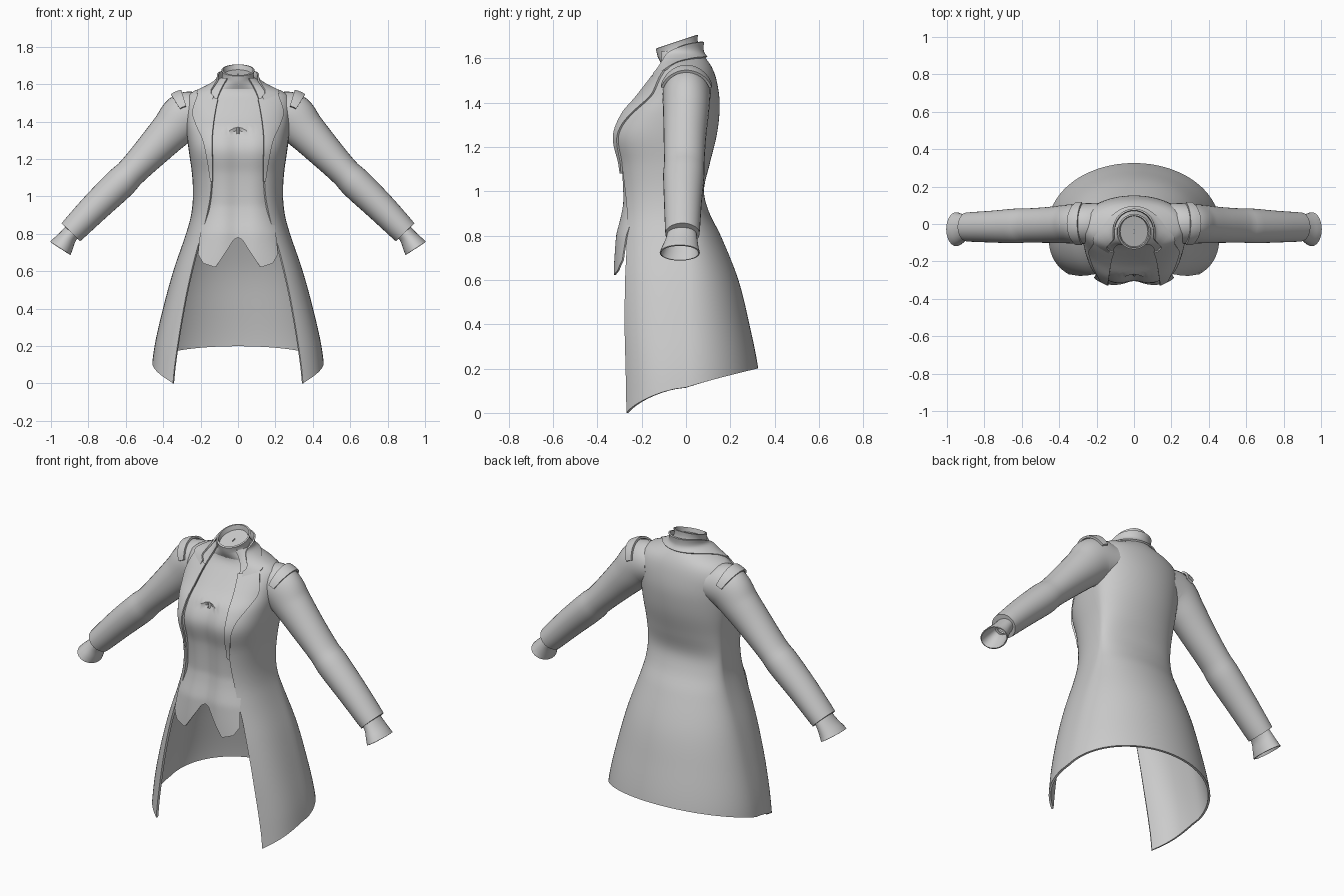
import bpy, bmesh, math

cube = bpy.data.objects.get("Cube")
if cube:
    bpy.data.objects.remove(cube, do_unlink=True)

cloth = bpy.data.materials.new("light grey cloth")
cloth.use_nodes = True
GREY = (.6, .6, .6, 1)
cloth.diffuse_color = GREY
bsdf = next(n for n in cloth.node_tree.nodes if n.type == 'BSDF_PRINCIPLED')
bsdf.inputs["Base Color"].default_value = GREY
bsdf.inputs["Roughness"].default_value = .8


def sample(table, key, smooth=True):
    """Interpolate the columns of a table sorted by its first column."""
    last = len(table) - 1
    if key <= table[0][0]:
        return table[0][1:]
    if key >= table[last][0]:
        return table[last][1:]
    i = max(k for k in range(last) if table[k][0] <= key)
    p, q = table[i], table[i + 1]
    o, r = table[max(i - 1, 0)], table[min(i + 2, last)]
    h = q[0] - p[0]
    f = (key - p[0]) / h
    out = []
    for c in range(1, len(p)):
        if not smooth:
            out.append(p[c] + (q[c] - p[c]) * f)
            continue
        m = (q[c] - o[c]) / (q[0] - o[0]) * h
        n = (r[c] - p[c]) / (r[0] - p[0]) * h
        g = f * f
        e = g * f
        out.append((2*e - 3*g + 1) * p[c] + (e - 2*g + f) * m
                   + (3*g - 2*e) * q[c] + (e - g) * n)
    return out


# Torso: height, half width, front y, back y, squareness of the front
TORSO = [
    (0, .465, -.315, .34, 3), (.2, .44, -.315, .32, 3), (.4, .395, -.32, .28, 3),
    (.6, .34, -.32, .23, 2.9), (.8, .272, -.31, .15, 2.8), (.9, .245, -.3, .1, 2.8),
    (1, .235, -.3, .075, 2.8), (1.12, .24, -.308, .1, 2.9), (1.25, .258, -.33, .132, 3),
    (1.35, .27, -.29, .145, 2.8), (1.42, .277, -.228, .145, 2.6), (1.5, .28, -.162, .132, 2.4),
    (1.55, .25, -.125, .115, 2.2), (1.59, .15, -.118, .09, 2), (1.63, .088, -.128, .056, 2),
    (1.7, .09, -.135, .05, 2)]
# Half width of the coat opening by height
OPENING = [(0, .345), (.1, .335), (.3, .305), (.5, .268), (.7, .22), (.85, .175), (1, .145),
           (1.15, .138), (1.3, .142), (1.45, .125), (1.55, .1), (1.64, .05)]


def centre_y(z):
    return -.04 * min(max((z - 1.48) / .14, 0), 1)


def dent(x, z):
    """Shallow hollow down the middle of the chest."""
    return .018 * math.exp(-(x / .06) ** 2) if z < 1.35 else 0


def around(t, z, off=0):
    """Point on the torso; t = 0 is the front, pi is the back."""
    a, yf, yb, n = sample(TORSO, z)
    c, s, yc = math.cos(t), math.sin(t), centre_y(z)
    if c < 0:
        n = 2
    x = math.copysign(abs(s) ** (2 / n), s) * (a + off)
    reach = (yb - yc if c < 0 else yc - yf) + off
    return (x, yc - math.copysign(abs(c) ** (2 / n), c) * reach, z)


def angle_at(x, z, off=0):
    a, _, _, n = sample(TORSO, z)
    return math.asin(min(abs(x) / (a + off), 1) ** (n / 2)) * (1 if x >= 0 else -1)


def front(x, z, off=0):
    px, py, pz = around(angle_at(x, z, off), z, off)
    return (px, py + dent(px, z), pz)


def sheet(name, rows, thick=.012, closed=False, mirror=False):
    """Skin a grid of points, thicken it, mirror it and shade it."""
    bm = bmesh.new()
    grid = [[bm.verts.new(p) for p in row] for row in rows]
    cols = len(rows[0])
    for r, s in zip(grid, grid[1:]):
        for i in range(cols if closed else cols - 1):
            j = (i + 1) % cols
            bm.faces.new((r[i], r[j], s[j], s[i]))
    bmesh.ops.recalc_face_normals(bm, faces=bm.faces)
    mesh = bpy.data.meshes.new(name)
    bm.to_mesh(mesh)
    bm.free()
    mesh.materials.append(cloth)
    ob = bpy.data.objects.new(name, mesh)
    bpy.context.collection.objects.link(ob)
    if thick:
        mod = ob.modifiers.new("thickness", 'SOLIDIFY')
        mod.thickness = thick
        mod.offset = 0
    if mirror:
        mod = ob.modifiers.new("mirror", 'MIRROR')
        mod.use_clip = False
        mod.use_mirror_merge = False
    bpy.ops.object.select_all(action='DESELECT')
    ob.select_set(True)
    bpy.context.view_layer.objects.active = ob
    bpy.ops.object.convert(target='MESH')
    bpy.ops.object.shade_smooth_by_angle(angle=math.radians(40))
    return ob


def steps(n):
    return [i / n for i in range(n + 1)]


# Long coat, open at the front, with a hem that rises to the back
def coat_point(f, level):
    hem = .2 * math.sin(math.pi * f) ** .9
    z = level if level > .5 else hem + level / .5 * (.5 - hem)
    t = angle_at(sample(OPENING, z)[0], z)
    return around(t + f * 2 * (math.pi - t), z)


sheet("long_coat", [[coat_point(f, 1.63 * (1 - v)) for f in steps(72)] for v in steps(70)])

# Waistcoat front with a pointed lower edge
VEST_WIDTH = [(.6, .222), (.8, .2), (.95, .18), (1.2, .18), (1.4, .18), (1.55, .13), (1.63, .075)]
VEST_EDGE = [(0, .78), (.12, .768), (.55, .62), (.85, .642), (1, .69)]


def vest_point(u, v):
    z = 1.62 + (sample(VEST_EDGE, abs(u), False)[0] - 1.62) * v
    off = -.012 + .02 * min(max((.95 - z) / .15, 0), 1)
    return front(u * sample(VEST_WIDTH, z)[0], z, off)


sheet("waistcoat", [[vest_point(2 * u - 1, v) for u in steps(48)] for v in steps(50)], .008)

# Neck band with a sunken inner face
def neck_ring(z, off):
    ring = []
    for i in range(40):
        x, y, h = around(i * math.tau / 40, z, off)
        ring.append((x, y, h + (y + .04) / 3 * min((z - 1.57) / .08, 1)))
    return ring


sheet("neck_band", [neck_ring(z, o) for z, o in
      ((1.57, -.01), (1.6, 0), (1.63, 0), (1.655, .001), (1.675, .003), (1.677, -.006),
       (1.65, -.009), (1.65, -.08))], 0, closed=True)

# Lapels lying on the chest
LAPEL = [(1.08, .146), (1.2, .165), (1.3, .188), (1.38, .225), (1.44, .242), (1.53, .21)]


def lapel_point(u, v):
    z = 1.08 + .44 * v
    inner = sample(OPENING, z)[0] - .004
    x = inner + (sample(LAPEL, z)[0] - inner) * u
    return front(x, z + .025 * u * v ** 4, .012)


sheet("lapels", [[lapel_point(u, v) for u in steps(10)] for v in steps(30)], .009, mirror=True)

# Turned-down collar around the neck
def collar_point(f, v):
    k = abs(2 * f - 1) ** 3
    top, low = 1.675 - .14 * k, 1.605 - .105 * k
    t = .42 + f * 2 * (math.pi - .42)
    return around(t, top + (low - top) * v, .027 - .01 * v - .008 * k)


sheet("collar", [[collar_point(f, v) for f in steps(48)] for v in steps(6)], .009)

# Sleeves: station, x, z, radius in the arm's plane, radius in y, y
SLEEVE = [(0, .19, 1.445, .105, .105, .005), (1, .28, 1.428, .125, .105, .002),
          (2, .36, 1.35, .107, .1, 0), (3, .46, 1.245, .091, .093, -.005),
          (4, .575, 1.125, .078, .088, -.008), (4.4, .625, 1.075, .083, .09, -.01),
          (5.4, .76, .945, .077, .082, -.014), (6.4, .892, .81, .067, .075, -.016)]
# Shirt cuffs flaring from the sleeve ends
CUFF = [(0, .875, .825, .042, .06, -.018), (1, .908, .785, .044, .068, -.02),
        (2, .935, .745, .056, .08, -.026), (3, .95, .722, .062, .088, -.028)]


def tube_point(table, u, ang, extra=0):
    x, z, r, ry, y = sample(table, u)
    ahead = sample(table, min(u + .1, table[-1][0]))
    behind = sample(table, max(u - .1, 0))
    dx, dz = ahead[0] - behind[0], ahead[1] - behind[1]
    d = math.hypot(dx, dz)
    c = math.cos(ang) * (r + extra)
    return (x - dz / d * c, y + math.sin(ang) * (ry + extra), z + dx / d * c)


def tube_ring(table, u, extra=0):
    return [tube_point(table, u, i * math.tau / 32, extra) for i in range(32)]


end = SLEEVE[-1][0]
sheet("sleeves", [tube_ring(SLEEVE, end * v) for v in steps(44)] + [tube_ring(SLEEVE, end, -.026)],
      .006, closed=True, mirror=True)
sheet("shirt_cuffs", [tube_ring(CUFF, 3 * v) for v in steps(12)], .006, closed=True, mirror=True)

# Narrow straps over the shoulders
sheet("shoulder_straps", [[tube_point(SLEEVE, .8 + .25 * v, (2 * f - 1) * 1.2, .012)
                           for f in steps(24)] for v in steps(3)], .012, mirror=True)
